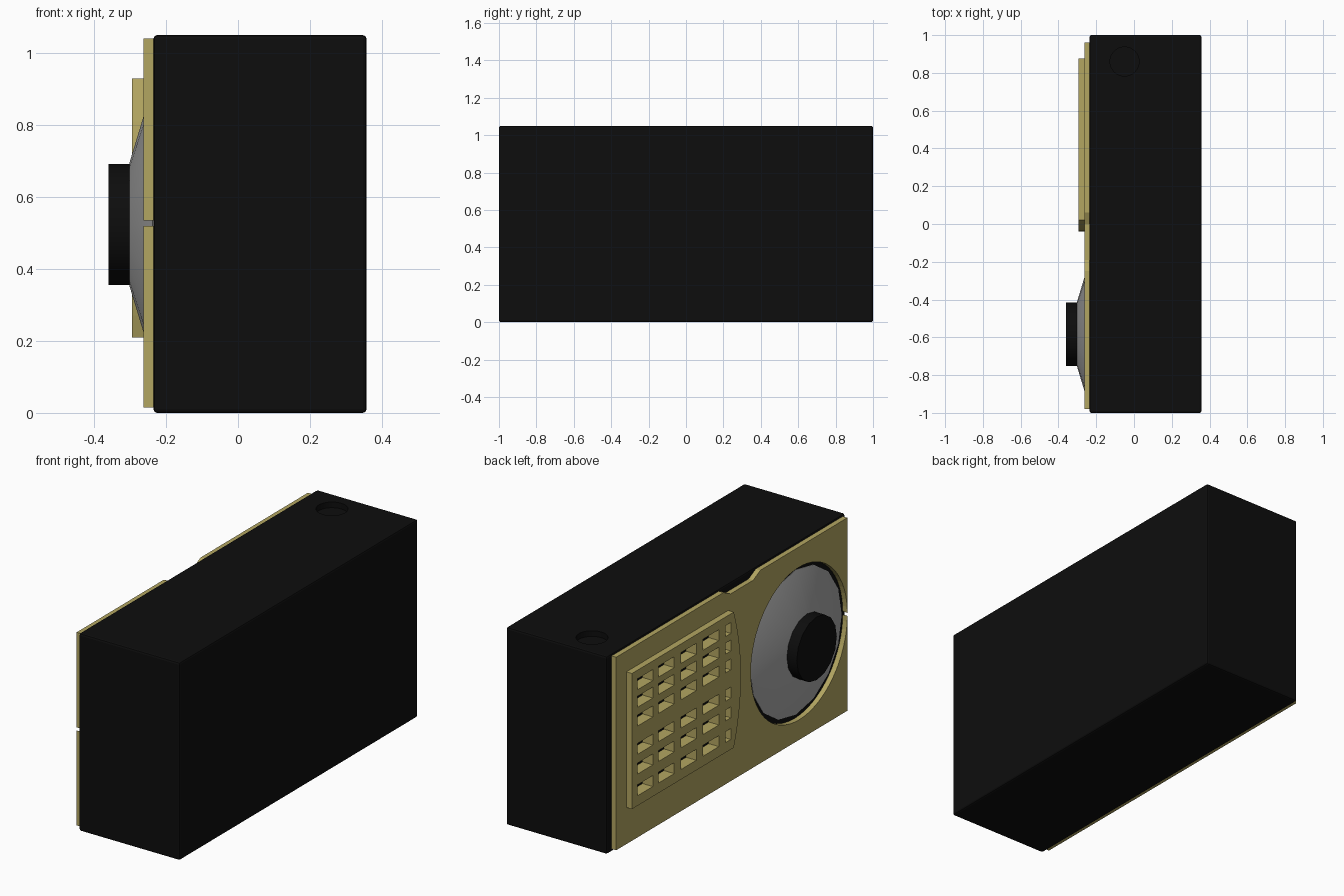
import bpy, bmesh, math

if "Cube" in bpy.data.objects:
    bpy.data.objects.remove(bpy.data.objects["Cube"])


def material(name, rgb):
    m = bpy.data.materials.new(name)
    m.diffuse_color = (*rgb, 1)
    m.use_nodes = True
    m.node_tree.nodes["Principled BSDF"].inputs["Base Color"].default_value = m.diffuse_color
    return m


black = material("black", (0.004, 0.004, 0.004))
gold = material("gold", (0.45, 0.38, 0.12))
silver = material("silver", (0.4, 0.4, 0.4))


def finish(name, bm, mat):
    bmesh.ops.recalc_face_normals(bm, faces=bm.faces[:])
    me = bpy.data.meshes.new(name)
    bm.to_mesh(me)
    bm.free()
    ob = bpy.data.objects.new(name, me)
    bpy.context.collection.objects.link(ob)
    if mat:
        me.materials.append(mat)
    return ob


def add_prism(bm, outline, x0, x1):
    """Extrude a (y, z) outline along x."""
    face = bm.faces.new([bm.verts.new((x0, y, z)) for y, z in outline])
    new = bmesh.ops.extrude_face_region(bm, geom=[face])["geom"]
    for v in new:
        if isinstance(v, bmesh.types.BMVert):
            v.co.x = x1


def prism(name, outline, x0, x1, mat):
    bm = bmesh.new()
    add_prism(bm, outline, x0, x1)
    return finish(name, bm, mat)


def select(ob):
    bpy.ops.object.select_all(action='DESELECT')
    ob.select_set(True)
    bpy.context.view_layer.objects.active = ob


def cut(ob, cutter):
    cutter.hide_render = True
    mod = ob.modifiers.new("cut", 'BOOLEAN')
    mod.operation = 'DIFFERENCE'
    mod.solver = 'EXACT'
    mod.object = cutter
    select(ob)
    bpy.ops.object.modifier_apply(modifier=mod.name)


def circle(cy, cz, r, n):
    return [(cy + r * math.cos(2 * math.pi * i / n),
             cz + r * math.sin(2 * math.pi * i / n)) for i in range(n)]


def turned(name, profile, cy, cz, mat, n):
    """Solid turned around an x axis from (x, radius) stations."""
    bm = bmesh.new()
    rings = [[bm.verts.new((x, y, z)) for y, z in circle(cy, cz, r, n)]
             for x, r in profile]
    for a, b in zip(rings, rings[1:]):
        for i in range(n):
            j = (i + 1) % n
            bm.faces.new((a[i], a[j], b[j], b[i]))
    bm.faces.new(rings[0])
    bm.faces.new(rings[-1])
    ob = finish(name, bm, mat)
    select(ob)
    bpy.ops.object.shade_smooth_by_angle(angle=math.radians(30))
    return ob


# case with softened edges and a round recess in the top
case = prism("case", [(-1, 0), (1, 0), (1, 1.05), (-1, 1.05)], -0.235, 0.357, black)
bev = case.modifiers.new("bevel", 'BEVEL')
bev.width, bev.segments = 0.01, 2
select(case)
bpy.ops.object.modifier_apply(modifier=bev.name)
bpy.ops.mesh.primitive_cylinder_add(vertices=32, radius=0.077, depth=0.06,
                                    location=(-0.05, 0.86, 1.05))
recess = bpy.context.object
recess.name = "recess_cutter"
cut(case, recess)

# face plate with a shallow notch in its top edge and a dial opening
plate = prism("face_plate",
              [(-0.98, 0.015), (0.96, 0.015), (0.96, 1.04), (0.06, 1.04), (0.0, 1.01),
               (-0.19, 1.01), (-0.25, 1.04), (-0.98, 1.04)], -0.262, -0.233, gold)
opening = prism("dial_opening_cutter", circle(-0.575, 0.527, 0.4054, 64), -0.4, -0.1, None)
cut(plate, opening)

# raised speaker grille with one bowed side
bow = []
for i in range(13):
    t = -1 + i / 6
    bow.append((0.02 - 0.06 * (1 - t * t), 0.57 + 0.36 * t))
grille = prism("speaker_grille", [(0.875, 0.93), (0.875, 0.21)] + bow,
               -0.295, -0.262, gold)

# windows through grille and plate
bm = bmesh.new()
columns = [(0.83, 0.70), (0.65, 0.52), (0.465, 0.335), (0.28, 0.145), (0.09, 0.045)]
for y1, y0 in columns:
    for z in (0.855, 0.762, 0.662, 0.512, 0.407, 0.292):
        add_prism(bm, [(y0, z - 0.029), (y1, z - 0.029), (y1, z + 0.029), (y0, z + 0.029)],
                  -0.4, -0.15)
windows = finish("window_cutter", bm, None)
cut(grille, windows)
cut(plate, windows)

for helper in (recess, opening, windows):
    bpy.data.objects.remove(helper)

# tuning dial and its knob
turned("tuning_dial", [(-0.232, 0.385), (-0.237, 0.385), (-0.302, 0.17)],
       -0.583, 0.524, silver, 16)
turned("tuning_knob", [(-0.298, 0.168), (-0.36, 0.168)], -0.583, 0.524, black, 16)
